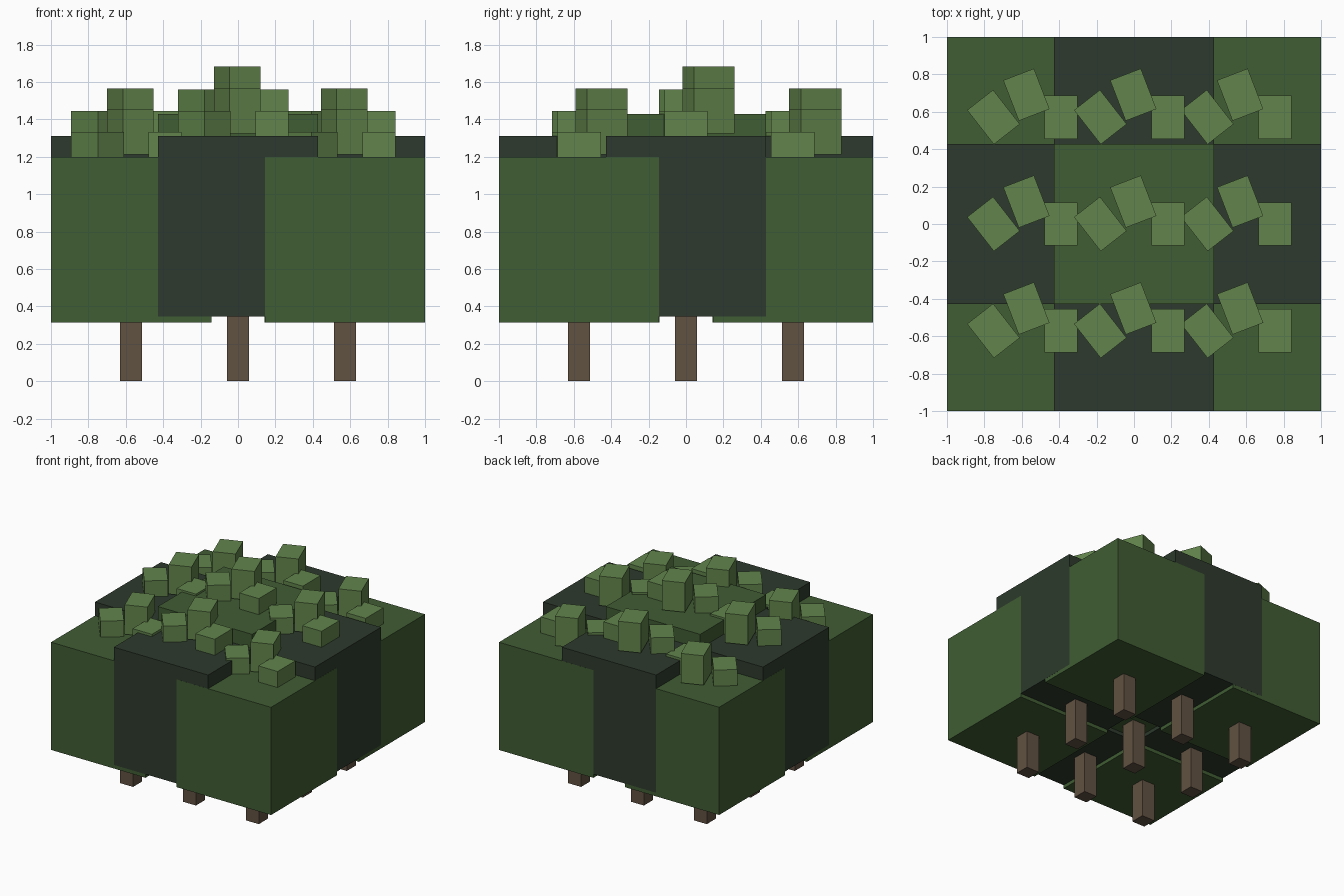
import bpy
import bmesh
from math import radians
from mathutils import Matrix, Vector

cube = bpy.data.objects.get("Cube")
if cube:
    bpy.data.objects.remove(cube, do_unlink=True)


def make_material(name, r, g, b):
    """Flat material from 8-bit display values, stored as linear."""
    def linear(v):
        v /= 255
        return v / 12.92 if v <= 0.04045 else ((v + 0.055) / 1.055) ** 2.4
    colour = (linear(r), linear(g), linear(b), 1)
    mat = bpy.data.materials.new(name)
    mat.use_nodes = True
    mat.diffuse_color = colour
    mat.node_tree.nodes["Principled BSDF"].inputs["Base Color"].default_value = colour
    return mat


green = make_material("foliage green", 64, 93, 51)
dark = make_material("dark foliage green", 45, 58, 45)
light = make_material("light leaf green", 98, 133, 76)
bark = make_material("bark brown", 97, 82, 66)


def add_box(name, centre, size, mat, turn=0):
    """Box turned about the vertical axis."""
    bm = bmesh.new()
    bmesh.ops.create_cube(bm, size=1, matrix=Matrix.Diagonal((*size, 1)))
    mesh = bpy.data.meshes.new(name)
    bm.to_mesh(mesh)
    bm.free()
    mesh.materials.append(mat)
    obj = bpy.data.objects.new(name, mesh)
    obj.location = centre
    obj.rotation_euler.z = radians(turn)
    bpy.context.scene.collection.objects.link(obj)
    return obj


SPACING = 4 / 7
WIDTH = 6 / 7
NUDGE = 0.0006        # keeps overlapping outer walls from flickering
TRUNK = 0.118

# Canopy bottom and top for corner, edge and middle trees
LEVELS = {2: (0.315, 1.2), 1: (0.345, 1.312), 0: (0.375, 1.428)}

# Leaf clumps: offset, height of top above canopy, turn
CLUMPS = [((-0.18, 0.0), 0.132, 38),
          ((-0.004, 0.12), 0.254, 21),
          ((0.182, 0.0), 0.132, 0)]
CLUMP_SIZE = Vector((0.176, 0.232, 0.242))


def add_tree(i, j):
    ring = abs(i) + abs(j)
    bottom, top = LEVELS[ring]
    x, y = i * SPACING, j * SPACING
    label = {2: "corner", 1: "edge", 0: "middle"}[ring]

    # Trunk
    height = bottom + 0.05
    add_box(label + "_trunk", (x, y, height / 2), (TRUNK, TRUNK, height), bark)

    # Canopy block
    dx, dy = -NUDGE * j * abs(i), NUDGE * i * j
    add_box(label + "_canopy", (x + dx, y + dy, (bottom + top) / 2),
            (WIDTH, WIDTH, top - bottom), dark if ring == 1 else green)

    # Leaf clumps on top
    for (cx, cy), rise, turn in CLUMPS:
        z = top + rise - CLUMP_SIZE.z / 2
        add_box(label + "_leaf_clump", (x + cx, y + cy, z), CLUMP_SIZE, light, turn)


for i in (-1, 0, 1):
    for j in (-1, 0, 1):
        add_tree(i, j)
